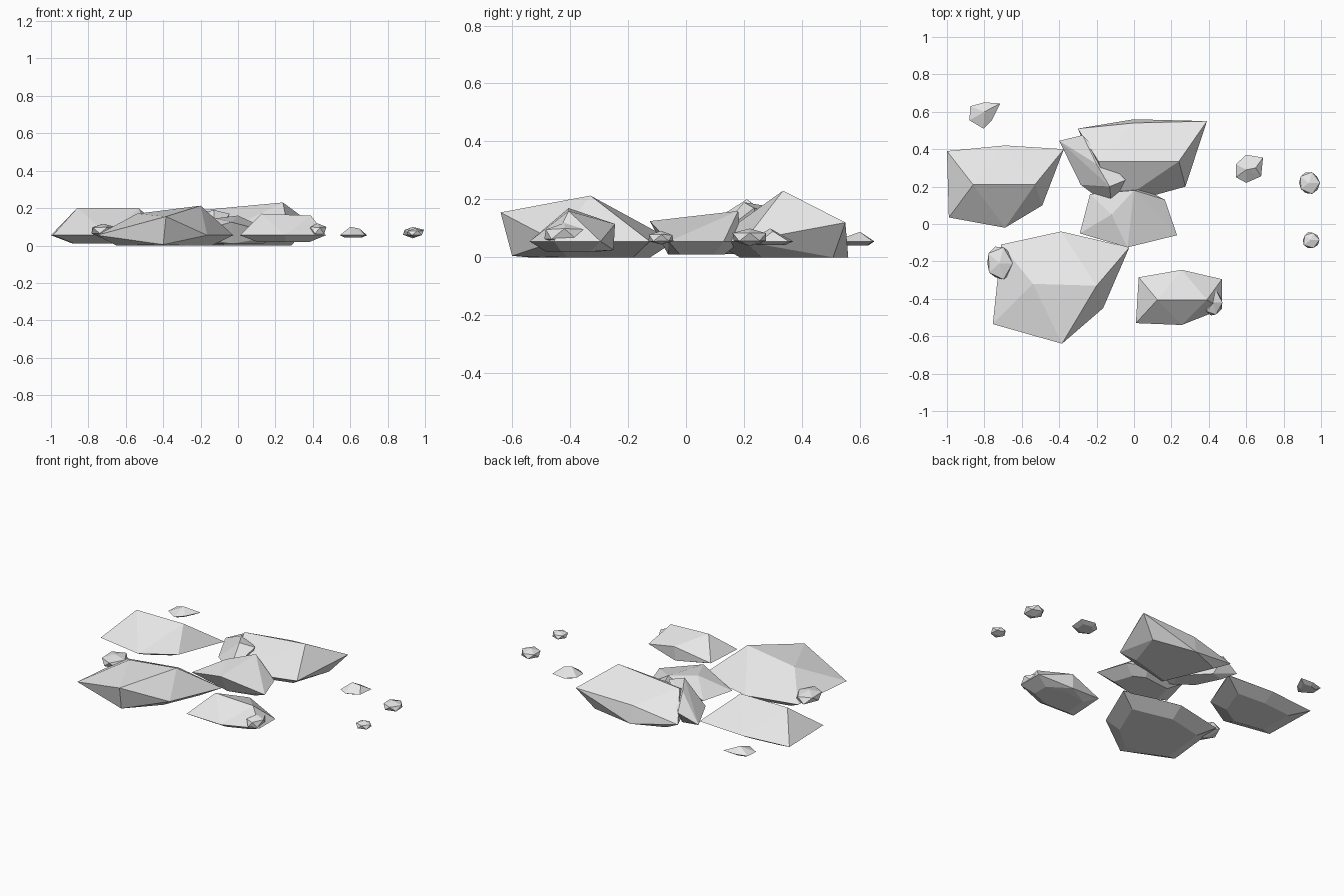
import bpy
import bmesh
import random
from mathutils import Vector

# Remove only the default cube
default_cube = bpy.data.objects.get("Cube")
if default_cube:
    bpy.data.objects.remove(default_cube, do_unlink=True)

# Single pale stone colour
stone = bpy.data.materials.new("pale_grey_stone")
stone.use_nodes = True
stone_colour = (0.8, 0.8, 0.8, 1)
stone.diffuse_color = stone_colour
stone.node_tree.nodes["Principled BSDF"].inputs["Base Color"].default_value = stone_colour

RIM_HEIGHT = 0.055


def finish(name, mesh_builder):
    """Turn a bmesh into a flat shaded stone object."""
    bmesh.ops.recalc_face_normals(mesh_builder, faces=mesh_builder.faces)
    mesh = bpy.data.meshes.new(name)
    mesh_builder.to_mesh(mesh)
    mesh_builder.free()
    mesh.materials.append(stone)
    stone_object = bpy.data.objects.new(name, mesh)
    bpy.context.scene.collection.objects.link(stone_object)
    return stone_object


def slab(name, outline, peaks, base_height=0.0, base_scale=0.62):
    """Faceted boulder: a rim outline, a few peaks and a shrunken flat base."""
    rim = [Vector((p[0], p[1], p[2] if len(p) > 2 else RIM_HEIGHT)) for p in outline]
    centre = sum(rim, Vector()) / len(rim)
    base = [centre.lerp(corner, base_scale) for corner in rim]
    for corner in base:
        corner.z = base_height
    builder = bmesh.new()
    for point in rim + [Vector(p) for p in peaks] + base:
        builder.verts.new(point)
    hull = bmesh.ops.convex_hull(builder, input=builder.verts)
    unused = {v for v in hull["geom_interior"] + hull["geom_unused"]
              if isinstance(v, bmesh.types.BMVert)}
    bmesh.ops.delete(builder, geom=list(unused), context="VERTS")
    return finish(name, builder)


def pebble(name, centre, size, seed):
    """Small irregular twenty sided stone."""
    rng = random.Random(seed)
    builder = bmesh.new()
    bmesh.ops.create_icosphere(builder, subdivisions=1, radius=1)
    for vert in builder.verts:
        stretch = rng.uniform(0.88, 1.08)
        vert.co = Vector(centre) + Vector(
            [axis * half * stretch for axis, half in zip(vert.co, size)])
    return finish(name, builder)


# Large boulders
slab("back_right_boulder",
     [(-1, .39), (-.69, .42), (-.375, .4), (-.49, .1), (-.69, -.02), (-.99, .035)],
     [(-.86, .21, .2), (-.53, .21, .2)], base_height=.012)

slab("back_boulder",
     [(-.3, .51), (0, .54, .11), (.39, .55, .12), (.275, .2), (-.12, .09), (0, .56, 0)],
     [(-.19, .335, .19), (.24, .335, .23)], base_scale=.7)

slab("front_right_boulder",
     [(-.71, -.11), (-.39, -.04), (-.025, -.125), (-.165, -.45),
      (-.385, -.64, .155), (-.755, -.535)],
     [(-.54, -.32, .17), (-.2, -.33, .213), (-.4, -.6, .005)], base_scale=.7)

# Middle stones wedged between the boulders
slab("centre_stone",
     [(-.29, -.05), (-.035, -.125, .125), (.23, -.06), (.165, .13), (.05, .19), (-.235, .16)],
     [(0, .18, .16), (-.12, .05, .145)], base_height=.01)

slab("leaning_stone",
     [(-.4, .445), (-.275, .475, .11), (-.045, .235, .17), (-.12, .085), (-.285, .21)],
     [(-.2, .32, .17), (-.13, .2, .19)], base_height=.02)

slab("front_left_stone",
     [(.025, -.285), (.255, -.245, .115), (.47, -.295), (.47, -.455),
      (.255, -.54), (.01, -.53)],
     [(.125, -.405, .17), (.39, -.405, .16), (.25, -.25, .025)], base_height=.02)

# Irregular small stones
slab("far_back_pebble",
     [(-.875, .63), (-.8, .65), (-.715, .645), (-.76, .555), (-.805, .51), (-.88, .555)],
     [(-.8, .6, .088)], base_height=.04)

slab("left_pebble",
     [(.545, .32), (.6, .37), (.69, .355), (.68, .255), (.6, .22), (.545, .25)],
     [(.6, .29, .1), (.65, .3, .09)], base_height=.042)

# Scattered round pebbles
scattered = {
    "outer_left_pebble": ((.935, .22, .07), (.063, .067, .03)),
    "outer_front_pebble": ((.945, -.085, .067), (.05, .05, .025)),
    "front_right_pebble": ((-.72, -.21, .08), (.08, .1, .04)),
    "resting_pebble": ((.425, -.42, .08), (.05, .085, .04)),
}
for seed, (name, (centre, size)) in enumerate(scattered.items()):
    pebble(name, centre, size, seed)
